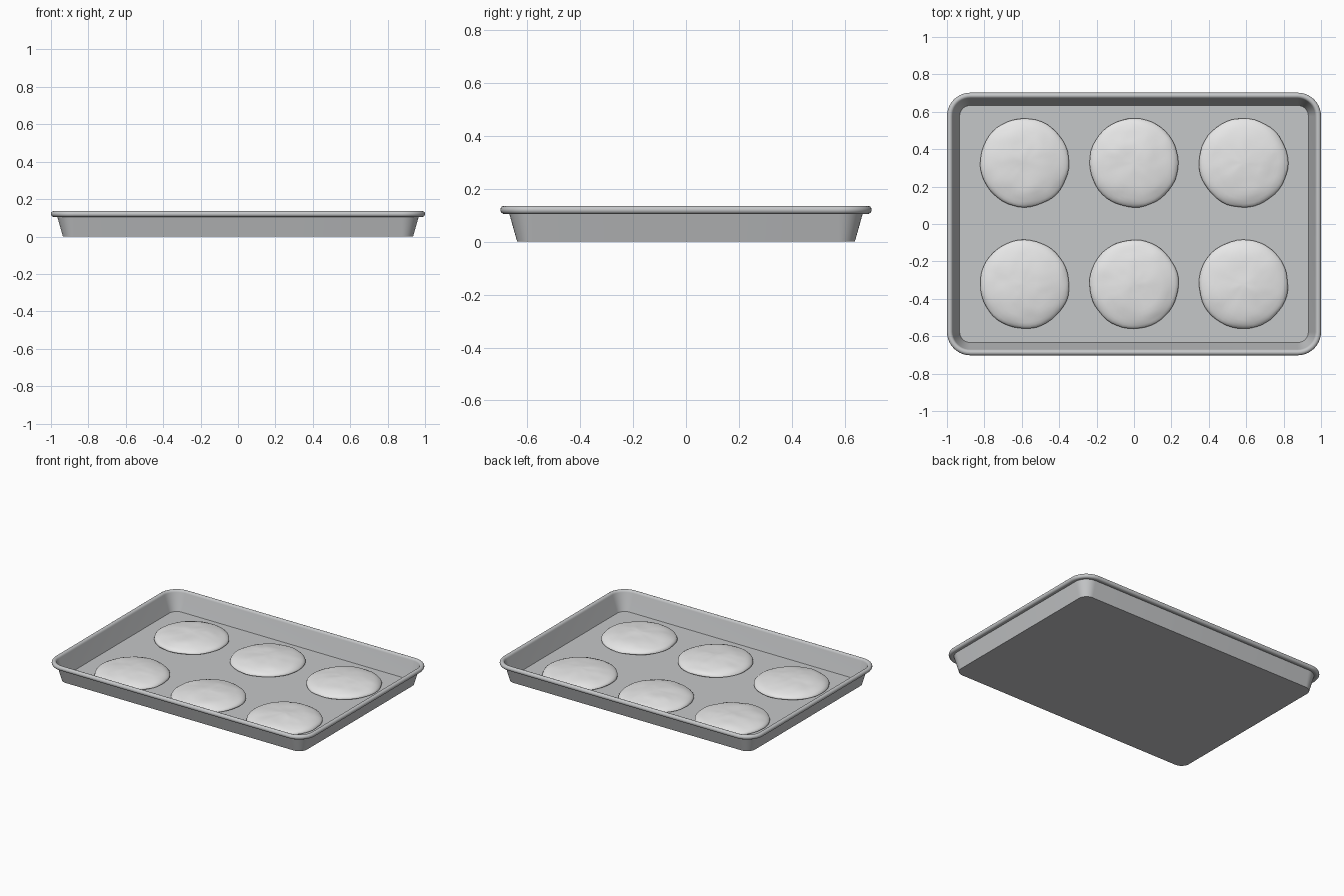
import bpy, bmesh, math
from mathutils import Vector, noise

cube = bpy.data.objects.get("Cube")
if cube:
    bpy.data.objects.remove(cube, do_unlink=True)


def material(name, rgb, roughness):
    mat = bpy.data.materials.new(name)
    mat.use_nodes = True
    mat.diffuse_color = (*rgb, 1)
    shader = mat.node_tree.nodes["Principled BSDF"]
    shader.inputs["Base Color"].default_value = (*rgb, 1)
    shader.inputs["Roughness"].default_value = roughness
    return mat


def make_object(name, bm, mat, angle):
    bmesh.ops.recalc_face_normals(bm, faces=bm.faces)
    mesh = bpy.data.meshes.new(name)
    bm.to_mesh(mesh)
    bm.free()
    mesh.materials.append(mat)
    obj = bpy.data.objects.new(name, mesh)
    bpy.context.collection.objects.link(obj)
    bpy.ops.object.select_all(action='DESELECT')
    obj.select_set(True)
    bpy.context.view_layer.objects.active = obj
    bpy.ops.object.shade_smooth_by_angle(angle=math.radians(angle))
    return obj


HALF_X, HALF_Y, CORNER = 1.0, 0.702, 0.125


def rounded_loop(bm, inset, z, steps=10):
    """Ring of vertices around a rounded rectangle, inset from the rim."""
    radius = CORNER - inset
    cx, cy = HALF_X - CORNER, HALF_Y - CORNER
    ring = []
    for k, (sx, sy) in enumerate([(1, 1), (-1, 1), (-1, -1), (1, -1)]):
        for i in range(steps + 1):
            a = math.pi / 2 * (k + i / steps)
            ring.append(bm.verts.new((sx * cx + radius * math.cos(a),
                                      sy * cy + radius * math.sin(a), z)))
    return ring


steel = material("tray grey", (0.56, 0.57, 0.58), 0.4)
dough = material("dough pale", (0.8, 0.8, 0.8), 0.7)

# Tray: outer wall, rolled rim and inner wall lofted as one sheet
RIM = 0.0155
profile = [(0.064, 0.0), (0.033, 0.109)]
for i in range(13):
    a = math.radians(-125 + i * 25)
    profile.append((RIM - RIM * math.cos(a), 0.1205 + RIM * math.sin(a)))
profile += [(0.036, 0.105), (0.068, 0.006)]

bm = bmesh.new()
rings = [rounded_loop(bm, inset, z) for inset, z in profile]
for low, high in zip(rings, rings[1:]):
    for i in range(len(low)):
        j = (i + 1) % len(low)
        bm.faces.new((low[i], low[j], high[j], high[i]))
bm.faces.new(rings[0])
bm.faces.new(rings[-1])
make_object("baking_tray", bm, steel, 40)

# Dough rounds: flattened domes with gently lumpy surfaces
R, HEIGHT, BASE = 0.238, 0.05, 0.018
for row, y in (("front", -0.322), ("back", 0.327)):
    for col, x in (("right", -0.585), ("middle", 0), ("left", 0.585)):
        bm = bmesh.new()
        bmesh.ops.create_uvsphere(bm, u_segments=48, v_segments=24, radius=1)
        seed = Vector((x * 9, y * 9, 3))
        for v in bm.verts:
            p = v.co.copy()
            lump = noise.noise(p * 2.2 + seed) + 0.5 * noise.noise(p * 5 + seed)
            spread = R * (1 + 0.018 * lump)
            tall = HEIGHT * (1 + 0.09 * lump) if p.z > 0 else BASE - 0.005
            v.co = (x + p.x * spread, y + p.y * spread, BASE + p.z * tall)
        make_object(f"dough_{row}_{col}", bm, dough, 60)
